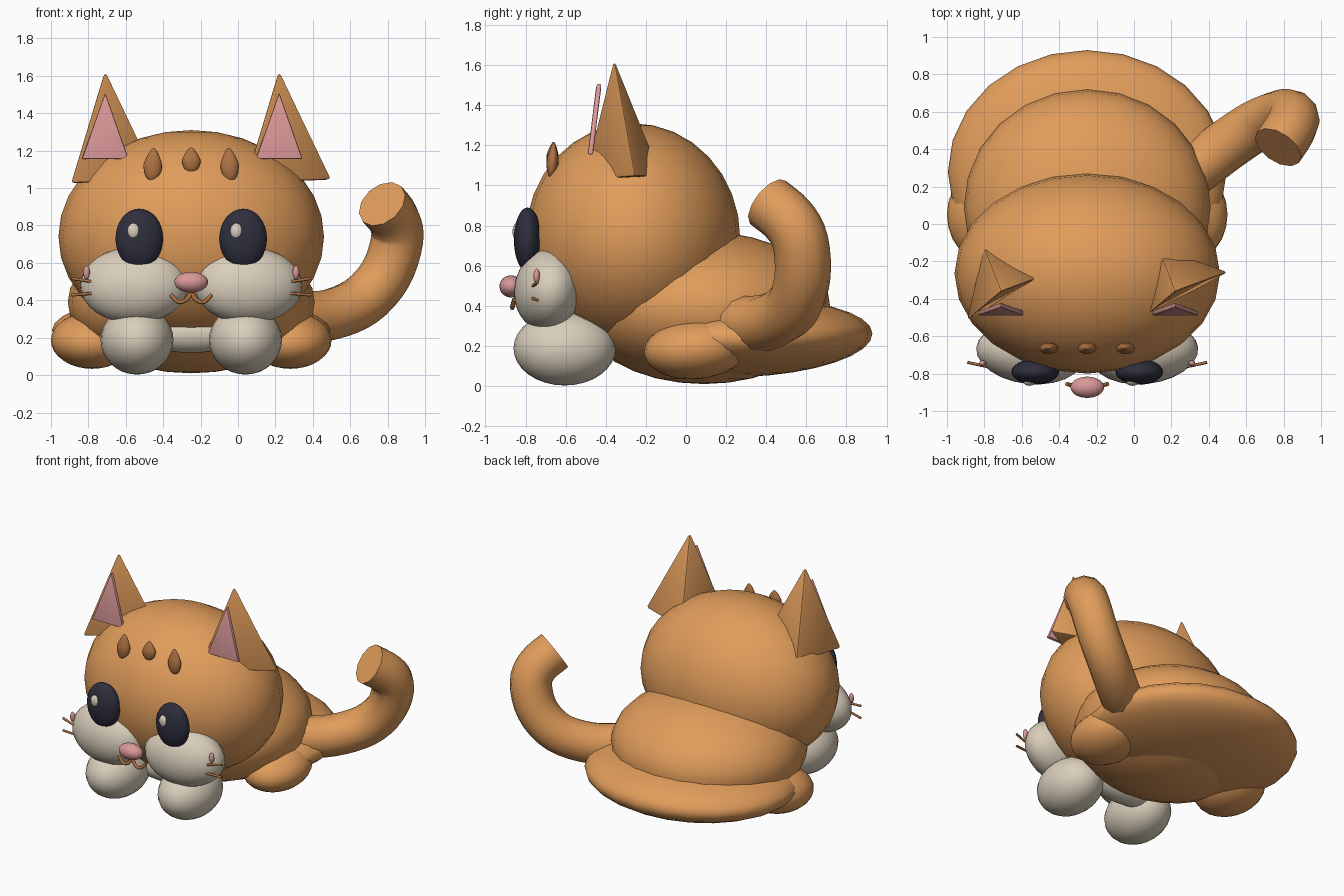
import bpy, bmesh, math
from mathutils import Vector, Matrix, Euler

if "Cube" in bpy.data.objects:
    bpy.data.objects.remove(bpy.data.objects["Cube"])

CX = -0.25  # symmetry plane of the animal (the tail shifts it off centre)


def material(name, rgb):
    m = bpy.data.materials.new(name)
    m.diffuse_color = (*rgb, 1)
    m.use_nodes = True
    m.node_tree.nodes["Principled BSDF"].inputs["Base Color"].default_value = m.diffuse_color
    return m


ORANGE = material("orange fur", (0.75, 0.335, 0.105))
CREAM = material("cream fur", (0.70, 0.62, 0.50))
PINK = material("pink", (0.70, 0.31, 0.31))
DARK = material("dark eye", (0.028, 0.028, 0.048))
BROWN = material("brown stripe", (0.42, 0.165, 0.055))


def finish(name, bm, mat, angle=50):
    """Turn a bmesh into a smooth-shaded object with one material."""
    bmesh.ops.recalc_face_normals(bm, faces=bm.faces)
    for f in bm.faces:
        f.smooth = True
    for e in bm.edges:
        if len(e.link_faces) == 2 and e.calc_face_angle(0) > math.radians(angle):
            e.smooth = False
    me = bpy.data.meshes.new(name)
    bm.to_mesh(me)
    bm.free()
    me.materials.append(mat)
    ob = bpy.data.objects.new(name, me)
    bpy.context.collection.objects.link(ob)
    return ob


def ball(name, loc, radii, mat, rot=(0, 0, 0), taper=0.0, seg=24, rings=16):
    """Ellipsoid; taper narrows the upper half into a teardrop."""
    bm = bmesh.new()
    bmesh.ops.create_uvsphere(bm, u_segments=seg, v_segments=rings, radius=1)
    for v in bm.verts:
        k = 1 - taper * max(v.co.z, 0)
        v.co.x *= k
        v.co.y *= k
    m = (Matrix.Translation(loc) @ Euler([math.radians(a) for a in rot]).to_matrix().to_4x4()
         @ Matrix.Diagonal((*radii, 1)))
    bm.transform(m)
    return finish(name, bm, mat, 80)


def smooth_path(points, steps):
    """Catmull-Rom interpolation through the points."""
    p = [Vector(q) for q in points]
    p = [2 * p[0] - p[1]] + p + [2 * p[-1] - p[-2]]
    out = []
    for i in range(1, len(p) - 2):
        a, b, c, d = p[i - 1:i + 3]
        for s in range(steps):
            t = s / steps
            out.append(0.5 * (2 * b + (c - a) * t + (2 * a - 5 * b + 4 * c - d) * t * t
                              + (3 * b - a - 3 * c + d) * t ** 3))
    return out + [p[-2]]


def tube(name, points, radius, mat, steps=4, sides=8):
    """Round tube with flat capped ends along a smooth path."""
    path = smooth_path(points, steps)
    bm = bmesh.new()
    rings = []
    normal = None
    for i, p in enumerate(path):
        t = (path[min(i + 1, len(path) - 1)] - path[max(i - 1, 0)]).normalized()
        if normal is None:
            normal = t.orthogonal()
        normal = (normal - t * normal.dot(t)).normalized()
        side = t.cross(normal)
        rings.append([bm.verts.new(p + radius * (normal * math.cos(a) + side * math.sin(a)))
                      for a in (2 * math.pi * k / sides for k in range(sides))])
    for a, b in zip(rings, rings[1:]):
        for k in range(sides):
            j = (k + 1) % sides
            bm.faces.new((a[k], a[j], b[j], b[k]))
    bm.faces.new(rings[0])
    bm.faces.new(rings[-1])
    return finish(name, bm, mat, 60)


def solid(name, base, tops, mat, bevel):
    """Convex solid over corner points with slightly rounded edges."""
    bm = bmesh.new()
    for co in base + tops:
        bm.verts.new(co)
    bmesh.ops.convex_hull(bm, input=bm.verts)
    bmesh.ops.dissolve_limit(bm, angle_limit=0.02, verts=bm.verts, edges=bm.edges)
    bmesh.ops.bevel(bm, geom=list(bm.edges), offset=bevel, segments=2,
                    profile=0.5, affect='EDGES')
    return finish(name, bm, mat, 25)


# Head, torso and the flat lower body
ball("head", (CX, -0.265, 0.74), (0.71, 0.535, 0.57), ORANGE)
ball("torso", (CX, 0.09, 0.39), (0.66, 0.63, 0.38), ORANGE)
ball("lower_body", (CX, 0.28, 0.24), (0.745, 0.65, 0.195), ORANGE, rot=(2, 0, 0))
ball("chest", (CX, -0.45, 0.22), (0.32, 0.10, 0.10), CREAM)

# Paired parts
for s, side in ((-1, "left"), (1, "right")):
    def at(x, y, z):
        return (CX + s * x, y, z)

    ball("front_paw_" + side, at(0.29, -0.605, 0.188), (0.195, 0.255, 0.185), CREAM)
    ball("hind_foot_" + side, at(0.53, 0.05, 0.185), (0.22, 0.26, 0.15), ORANGE,
         rot=(5, 0, 0))
    ball("cheek_" + side, at(0.305, -0.69, 0.48), (0.29, 0.165, 0.205), CREAM,
         rot=(-8, 0, s * 6))
    ball("eye_" + side, at(0.278, -0.79, 0.73), (0.127, 0.068, 0.16), DARK)
    # the glints sit on the same side of both eyes
    ball("eye_glint_" + side, (CX + s * 0.275 - 0.033, -0.843, 0.77),
         (0.034, 0.022, 0.043), CREAM, seg=16, rings=10)
    ball("blush_" + side, at(0.56, -0.745, 0.55), (0.018, 0.016, 0.036), PINK,
         seg=16, rings=10)
    tube("mouth_" + side, [at(0.0, -0.855, 0.435), at(0.03, -0.865, 0.40),
                           at(0.07, -0.865, 0.392), at(0.11, -0.855, 0.43)], 0.011, BROWN)
    for k, (z0, z1) in enumerate(((0.495, 0.517), (0.44, 0.428))):
        tube(f"whisker_{side}_{k}", [at(0.50, -0.77, z0), at(0.64, -0.74, z1)],
             0.008, BROWN, steps=1)

# Ears: same pose on both sides, with pink plates in front
for dx, side in ((-0.93, "left"), (0.0, "right")):
    base = [(0.505 + dx, -0.255, 1.045), (0.035 + dx, -0.515, 1.025), (0.125 + dx, -0.12, 1.045)]
    solid("ear_" + side, base, [(0.22 + dx, -0.36, 1.64)], ORANGE, 0.014)
    front = [(0.095 + dx, -0.49, 1.155), (0.345 + dx, -0.49, 1.155), (0.22 + dx, -0.446, 1.51)]
    back = [(x, y + 0.026, z) for x, y, z in front]
    solid("inner_ear_" + side, front, back, PINK, 0.007)

# Nose and forehead stripes
ball("nose", (CX, -0.873, 0.497), (0.09, 0.057, 0.055), PINK)
for k, (x, z, h) in enumerate(((-0.205, 1.125, 0.09), (0, 1.15, 0.068), (0.205, 1.125, 0.09))):
    ball(f"forehead_stripe_{k}", (CX + x, -0.665, z), (0.05, 0.03, h), BROWN,
         rot=(-4, 3 * (x < 0) - 3 * (x > 0), 0), taper=0.45, seg=16, rings=12)

# Tail curling up and forward to a flat cut end
tube("tail", [(0.30, 0.27, 0.31), (0.48, 0.41, 0.32), (0.66, 0.53, 0.395),
              (0.79, 0.58, 0.54), (0.85, 0.57, 0.72), (0.835, 0.51, 0.83),
              (0.77, 0.41, 0.915)], 0.14, ORANGE, steps=4, sides=12)
